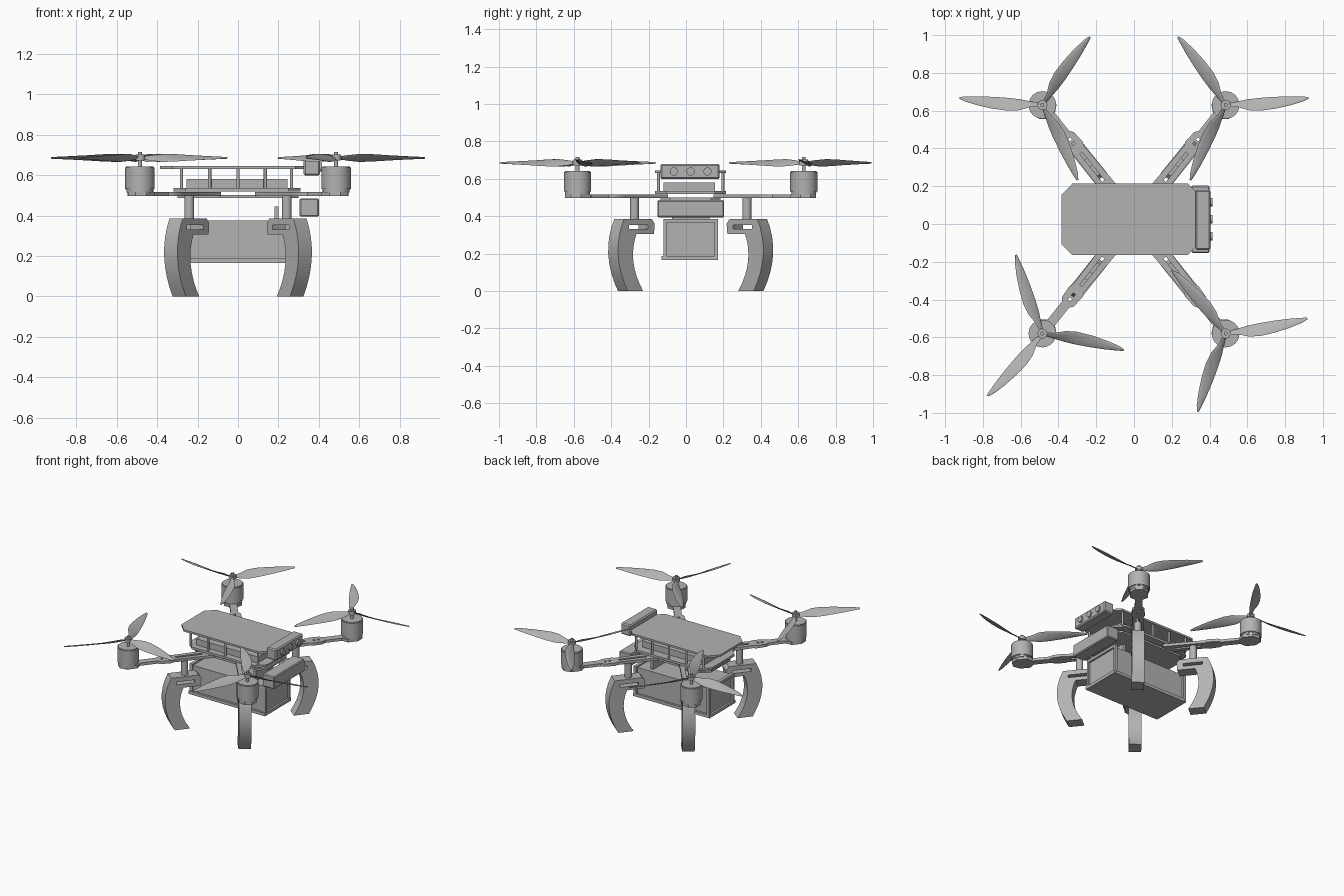
import bpy, bmesh, math
from mathutils import Matrix, Vector

if "Cube" in bpy.data.objects:
    bpy.data.objects.remove(bpy.data.objects["Cube"])

grey = bpy.data.materials.new("plain grey")
grey.use_nodes = True
grey.diffuse_color = (0.45, 0.45, 0.45, 1)
grey.node_tree.nodes["Principled BSDF"].inputs["Base Color"].default_value = (0.45, 0.45, 0.45, 1)

CY = 0.025                      # the body sits slightly behind the origin
MOTORS = {"back_left": (0.485, 0.63, 4), "back_right": (-0.485, 0.63, 56),
          "front_left": (0.485, -0.58, 9.5), "front_right": (-0.485, -0.58, -10.5)}


def finish(name, bm, smooth=False):
    bmesh.ops.recalc_face_normals(bm, faces=bm.faces)
    mesh = bpy.data.meshes.new(name)
    bm.to_mesh(mesh)
    bm.free()
    mesh.materials.append(grey)
    ob = bpy.data.objects.new(name, mesh)
    bpy.context.collection.objects.link(ob)
    if smooth:
        bpy.ops.object.select_all(action="DESELECT")
        ob.select_set(True)
        bpy.context.view_layer.objects.active = ob
        bpy.ops.object.shade_smooth_by_angle(angle=math.radians(35))
    return ob


def box(name, x, y, z, bevel=0):
    """Box from (min, max) pairs; y is relative to the body centre."""
    bm = bmesh.new()
    size = [b - a for a, b in (x, y, z)]
    mid = Vector(((x[0] + x[1]) / 2, sum(y) / 2 + CY, sum(z) / 2))
    bmesh.ops.create_cube(bm, size=1, matrix=Matrix.Translation(mid) @ Matrix.Diagonal((*size, 1)))
    if bevel:
        bmesh.ops.bevel(bm, geom=bm.edges[:], offset=bevel, segments=1, affect="EDGES")
    return finish(name, bm)


def rod(name, x, y, z0, z1, r, sides=24, bevel=0):
    bm = bmesh.new()
    bmesh.ops.create_cone(bm, cap_ends=True, segments=sides, radius1=r, radius2=r, depth=z1 - z0,
                          matrix=Matrix.Translation((x, y, (z0 + z1) / 2)))
    if bevel:
        rims = [e for e in bm.edges if abs(e.verts[0].co.z - e.verts[1].co.z) < 1e-5]
        bmesh.ops.bevel(bm, geom=rims, offset=bevel, segments=2, affect="EDGES")
    return finish(name, bm, True)


def cutout(name, loops, half, matrix):
    """Flat outline with holes, extruded both ways by half."""
    cu = bpy.data.curves.new(name, "CURVE")
    cu.dimensions, cu.fill_mode, cu.extrude = "2D", "BOTH", half
    for pts in loops:
        sp = cu.splines.new("POLY")
        sp.points.add(len(pts) - 1)
        for p, c in zip(sp.points, pts):
            p.co = (c[0], c[1], 0, 1)
        sp.use_cyclic_u = True
    tmp = bpy.data.objects.new(name, cu)
    bpy.context.collection.objects.link(tmp)
    mesh = bpy.data.meshes.new_from_object(tmp.evaluated_get(bpy.context.evaluated_depsgraph_get()))
    bpy.data.objects.remove(tmp)
    bm = bmesh.new()
    bm.from_mesh(mesh)
    bpy.data.meshes.remove(mesh)
    bmesh.ops.remove_doubles(bm, verts=bm.verts, dist=1e-4)
    bm.transform(matrix)
    return finish(name, bm, True)


def rect(x0, x1, y0, y1, c=0):
    """Rectangle outline, with chamfered corners when c is given."""
    if not c:
        return [(x0, y0), (x1, y0), (x1, y1), (x0, y1)]
    return [(x0 + c, y0), (x1 - c, y0), (x1, y0 + c), (x1, y1 - c),
            (x1 - c, y1), (x0 + c, y1), (x0, y1 - c), (x0, y0 + c)]


def bezier(a, b, c, n=8):
    return [tuple((1 - t) ** 2 * p + 2 * t * (1 - t) * q + t * t * r for p, q, r in zip(a, b, c))
            for t in (i / n for i in range(n + 1))]


def at(z):
    return Matrix.Translation((0, CY, z))


# Upper deck, lower deck, battery and standoffs
cutout("top_plate", [rect(-0.385, 0.345, -0.19, 0.19, 0.06)], 0.007, at(0.638))
cutout("deck_plate", [rect(-0.32, 0.31, -0.19, 0.19, 0.06)], 0.008, at(0.527))
cutout("lower_plate", [rect(-0.3, 0.3, -0.16, 0.16, 0.05)], 0.007, at(0.494))
box("battery", (-0.255, 0.245), (-0.145, 0.13), (0.535, 0.58))
for i, x in enumerate((-0.28, -0.14, 0, 0.135, 0.265)):
    for s in (-1, 1):
        rod(f"standoff_{i}_{s}", x, CY + s * 0.172, 0.53, 0.635, 0.008, 12)

# Sensor bar with three lenses
box("sensor_bar", (0.325, 0.405), (-0.162, 0.155), (0.598, 0.68), 0.008)
for y in (-0.09, 0, 0.09):
    lens = rod("sensor_lens", 0, 0, -0.008, 0.008, 0.022, 20)
    lens.matrix_world = Matrix.Translation((0.408, CY + y, 0.639)) @ Matrix.Rotation(math.pi / 2, 4, "Y")

# Nose module and its bracket
box("nose_module", (0.305, 0.4), (-0.178, 0.178), (0.394, 0.485), 0.006)
box("nose_bracket", (0.18, 0.2), (-0.1, 0.1), (0.375, 0.445))

# Cargo box with framed end panels
box("cargo_base", (-0.31, 0.31), (-0.155, 0.145), (0.165, 0.187))
box("cargo_box", (-0.295, 0.295), (-0.14, 0.13), (0.18, 0.375))
for sx in (-1, 1):
    for sy in (-1, 1):
        box("cargo_post", sorted((sx * 0.285, sx * 0.308)), sorted((sy * 0.128, sy * 0.146)), (0.18, 0.385))
    box("cargo_top_rail", sorted((sx * 0.285, sx * 0.308)), (-0.14, 0.14), (0.365, 0.385))

# Propeller blade sections: radius, leading edge, trailing edge, pitch drop
BLADE = [(0.012, 0.010, -0.010, 0.006), (0.06, 0.014, -0.014, 0.014), (0.12, 0.036, -0.022, 0.020),
         (0.18, 0.043, -0.025, 0.018), (0.26, 0.038, -0.025, 0.013), (0.34, 0.026, -0.022, 0.008),
         (0.41, 0.010, -0.016, 0.004), (0.44, -0.003, -0.012, 0.002)]


def propeller(name, x, y, start, spin):
    bm = bmesh.new()
    for k in range(3):
        turn = Matrix.Translation((x, y, 0.685)) @ Matrix.Rotation(math.radians(start + 120 * k), 4, "Z")
        rings = []
        for r, lead, trail, drop in BLADE:
            ring = []
            for i in range(10):
                a = math.tau * i / 10
                f = math.cos(a)
                c = (lead + trail) / 2 + f * (lead - trail) / 2
                ring.append(bm.verts.new(turn @ Vector((r, spin * c, f * drop + 0.004 * math.sin(a)))))
            rings.append(ring)
        for a, b in zip(rings, rings[1:]):
            for i in range(10):
                j = (i + 1) % 10
                bm.faces.new((a[i], a[j], b[j], b[i]))
        bm.faces.new(rings[0])
        bm.faces.new(rings[-1])
    finish(name, bm, True)


# Leg side profile: distance from the body centre, height
outer = bezier((0.49, 0.385), (0.585, 0.2), (0.465, 0))
inner = bezier((0.36, 0), (0.47, 0.16), (0.405, 0.305))
LEG = [(0.30, 0.385)] + outer + inner + [(0.285, 0.305), (0.28, 0.36)]
SLOT = rect(0.325, 0.455, 0.332, 0.352)

# Arm outline: wide root, stepped clip, slim tip
half_arm = [(0.19, 0.043), (0.47, 0.036), (0.49, 0.045), (0.56, 0.04), (0.58, 0.025), (0.70, 0.025),
            (0.73, 0.06), (0.80, 0.06), (0.84, 0.025)]
ARM = half_arm + [(r, -w) for r, w in reversed(half_arm)]
ARM_HOLES = [rect(0.26, 0.45, -0.008, 0.008), rect(0.505, 0.52, -0.008, 0.008), rect(0.535, 0.55, -0.008, 0.008)]

for corner, (mx, my, start) in MOTORS.items():
    ang = math.atan2(my - CY, mx)
    radial = Matrix.Translation((0, CY, 0)) @ Matrix.Rotation(ang, 4, "Z")
    cutout("arm_" + corner, [ARM] + ARM_HOLES, 0.01, radial @ Matrix.Translation((0, 0, 0.507)))
    cutout("leg_" + corner, [LEG, SLOT], 0.042, radial @ Matrix.Rotation(math.pi / 2, 4, "X"))
    post = radial @ Vector((0.385, 0, 0))
    rod("leg_post_" + corner, post.x, post.y, 0.37, 0.505, 0.024)
    rod("motor_base_" + corner, mx, my, 0.515, 0.53, 0.066, 32)
    rod("motor_" + corner, mx, my, 0.527, 0.642, 0.073, 32, 0.005)
    rod("motor_shaft_" + corner, mx, my, 0.63, 0.715, 0.01, 16)
    rod("propeller_hub_" + corner, mx, my, 0.672, 0.702, 0.026, 24, 0.004)
    propeller("propeller_" + corner, mx, my, start, -1 if mx > 0 else 1)
